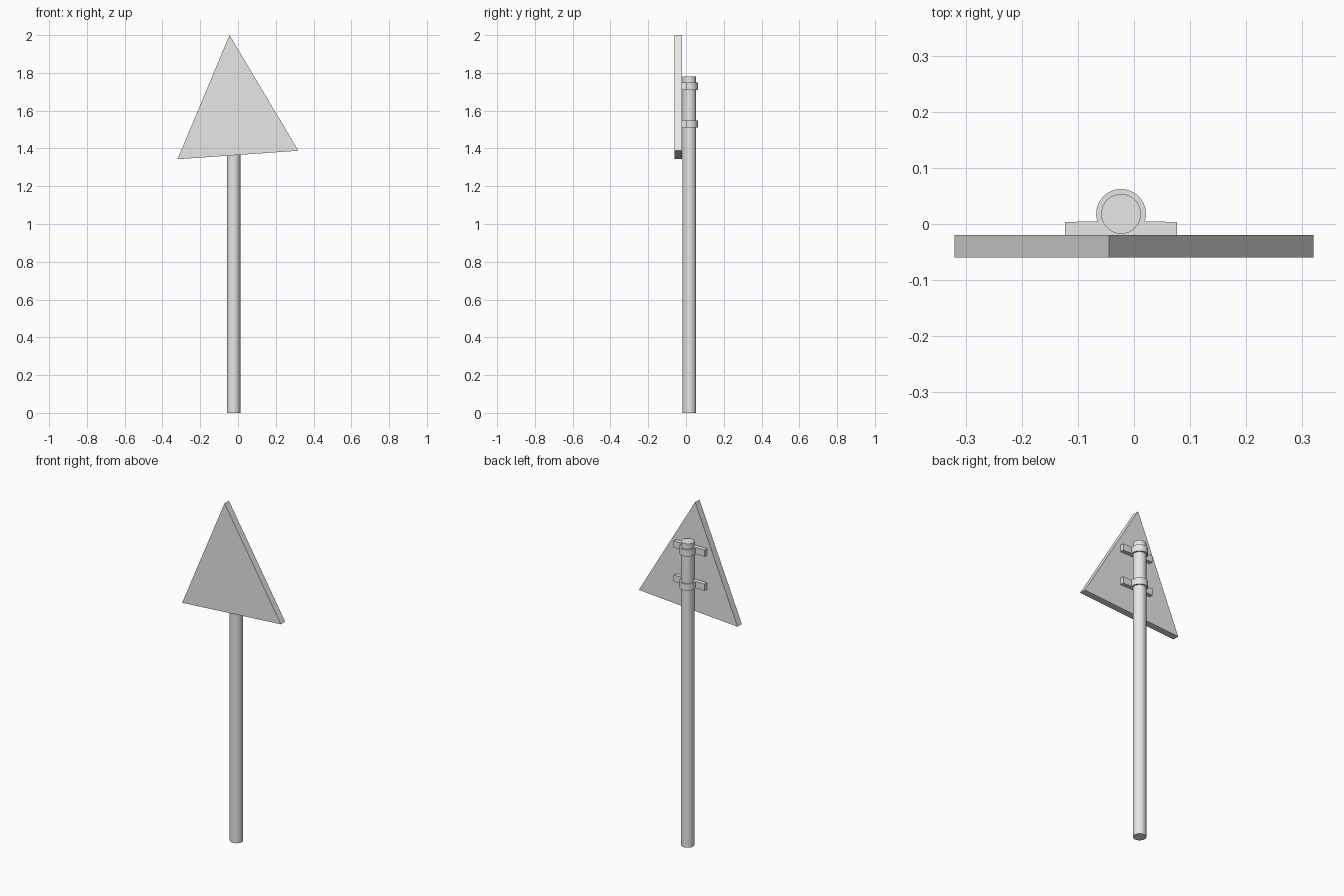
import bpy, bmesh, math
from mathutils import Vector

cube = bpy.data.objects.get("Cube")
if cube:
    bpy.data.objects.remove(cube, do_unlink=True)

grey = bpy.data.materials.new("light_grey")
grey.use_nodes = True
colour = (0.8, 0.8, 0.8, 1)
grey.diffuse_color = colour
grey.node_tree.nodes["Principled BSDF"].inputs["Base Color"].default_value = colour

POLE_X, POLE_Y = -0.023, 0.018


def extrude_profile(name, points, direction, smooth=False):
    """Solid made by sweeping a flat outline along a direction."""
    bm = bmesh.new()
    face = bm.faces.new([bm.verts.new(p) for p in points])
    swept = bmesh.ops.extrude_face_region(bm, geom=[face], use_keep_orig=True)
    verts = [g for g in swept["geom"] if isinstance(g, bmesh.types.BMVert)]
    bmesh.ops.translate(bm, verts=verts, vec=Vector(direction))
    bmesh.ops.recalc_face_normals(bm, faces=bm.faces)
    mesh = bpy.data.meshes.new(name)
    bm.to_mesh(mesh)
    bm.free()
    mesh.materials.append(grey)
    obj = bpy.data.objects.new(name, mesh)
    bpy.context.collection.objects.link(obj)
    if smooth:
        bpy.ops.object.select_all(action="DESELECT")
        obj.select_set(True)
        bpy.context.view_layer.objects.active = obj
        bpy.ops.object.shade_smooth_by_angle(angle=math.radians(30))
    return obj


def arc(radius, start, end, steps, z):
    angles = [math.radians(start + (end - start) * i / steps) for i in range(steps + 1)]
    return [(POLE_X + radius * math.cos(a), POLE_Y + radius * math.sin(a), z) for a in angles]


# Round post
extrude_profile("post", arc(0.0355, 0, 360, 32, 0)[:-1], (0, 0, 1.78), smooth=True)

# Tilted triangular sign plate
corners = [(-0.32, 1.343), (0.32, 1.388), (-0.045, 2.0)]
extrude_profile("sign_plate", [(x, -0.06, z) for x, z in corners], (0, 0.04, 0))

# Two clamps: a collar round the post with a flat ear on each side
EAR, BACK, FRONT = 0.1, 0.004, -0.02
for name, z in (("upper_clamp", 1.71), ("lower_clamp", 1.51)):
    ears_right = [(POLE_X + EAR, FRONT, z), (POLE_X + EAR, BACK, z)]
    ears_left = [(POLE_X - EAR, BACK, z), (POLE_X - EAR, FRONT, z)]
    collar = arc(0.0445, -18.3, 198.3, 14, z)
    extrude_profile(name, ears_right + collar + ears_left, (0, 0, 0.039), smooth=True)
